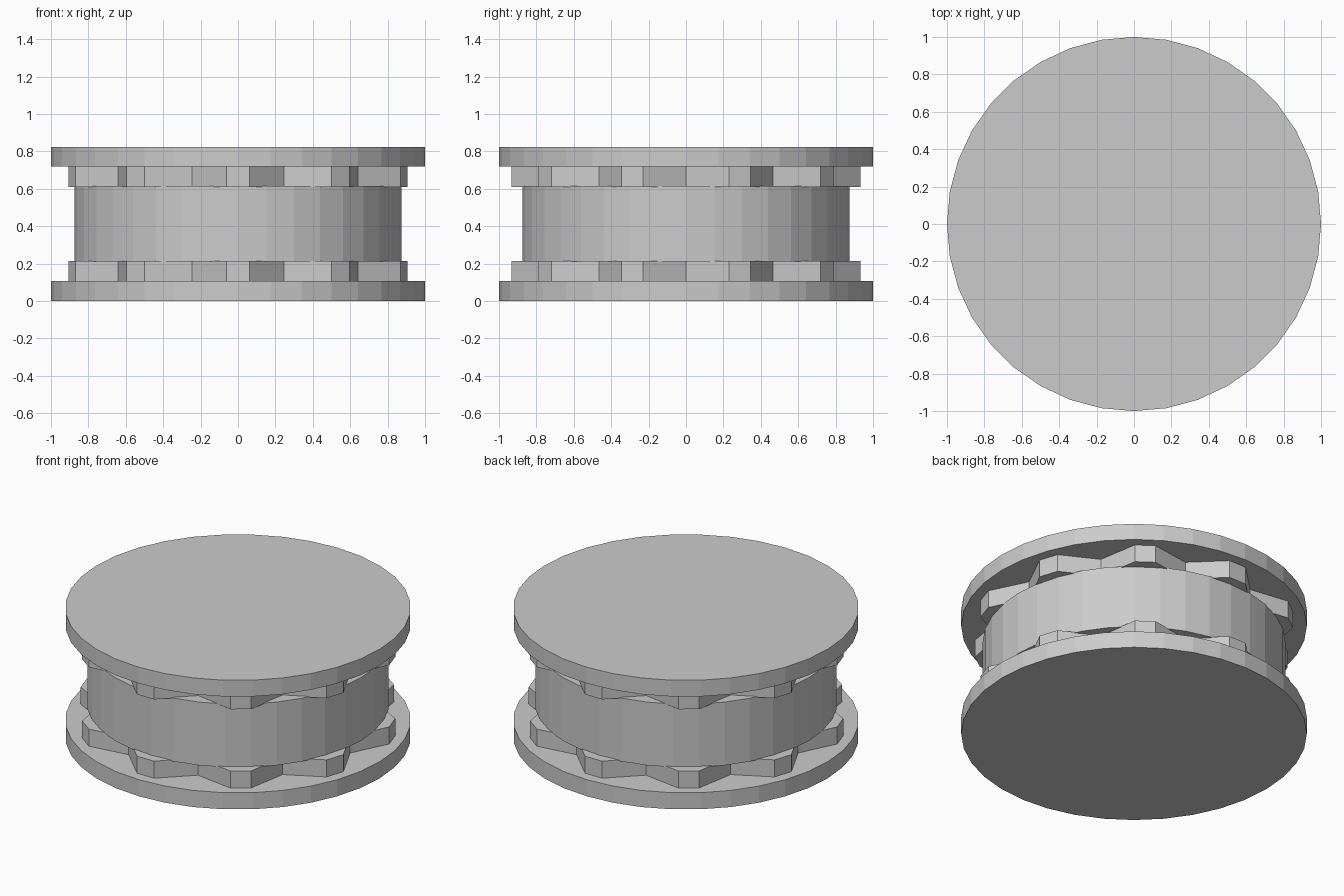
import bpy
import bmesh
from math import sin, cos, pi, radians

if "Cube" in bpy.data.objects:
    bpy.data.objects.remove(bpy.data.objects["Cube"])


def prism(name, points, z0, z1):
    """Extrude a closed outline from z0 up to z1."""
    bm = bmesh.new()
    face = bm.faces.new([bm.verts.new((x, y, z0)) for x, y in points])
    ext = bmesh.ops.extrude_face_region(bm, geom=[face], use_keep_orig=True)
    top = [g for g in ext["geom"] if isinstance(g, bmesh.types.BMVert)]
    bmesh.ops.translate(bm, vec=(0, 0, z1 - z0), verts=top)
    bmesh.ops.recalc_face_normals(bm, faces=bm.faces)
    mesh = bpy.data.meshes.new(name)
    bm.to_mesh(mesh)
    bm.free()
    obj = bpy.data.objects.new(name, mesh)
    bpy.context.collection.objects.link(obj)
    return obj


def polar(r, deg):
    return r * cos(radians(deg)), r * sin(radians(deg))


def circle(r, sides=36):
    return [polar(r, 360 * i / sides) for i in range(sides)]


# Ten-toothed outline: blunt tips with pointed valleys between
TIP, VALLEY, HALF_TIP = 0.935, 0.792, 3.7
gear = []
for i in range(10):
    a = -90 + 36 * i
    gear += [polar(TIP, a - HALF_TIP), polar(TIP, a + HALF_TIP), polar(VALLEY, a + 18)]

# Outer flanges
prism("bottom_flange", circle(1.0), 0.0, 0.106)
prism("top_flange", circle(1.0), 0.72, 0.824)

# Toothed rings
prism("bottom_gear", gear, 0.106, 0.215)
prism("top_gear", gear, 0.609, 0.72)

# Central drum, slightly overlapping the toothed rings
prism("drum", circle(0.875), 0.21, 0.614)
